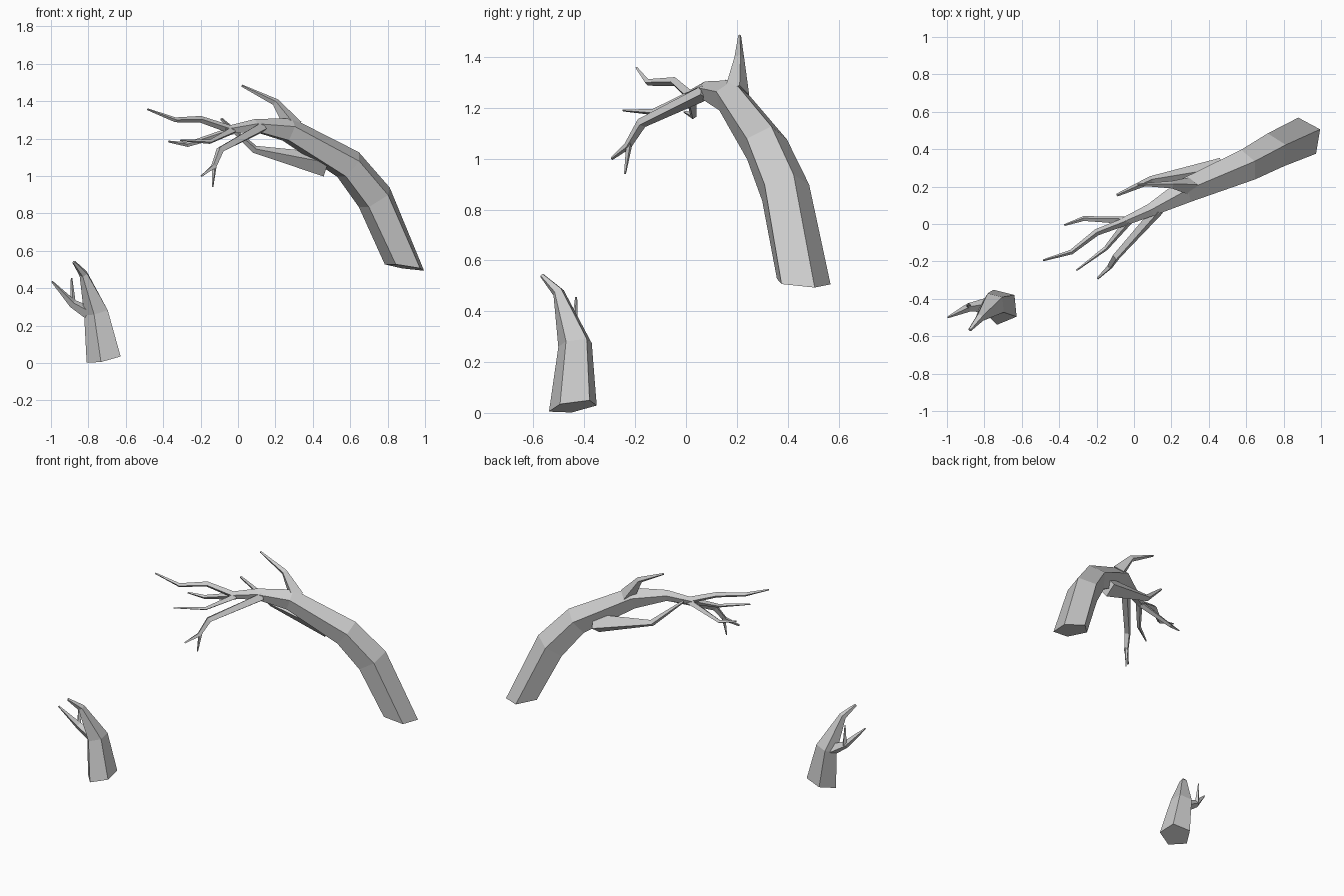
import bpy, bmesh
from math import cos, sin, tau
from mathutils import Vector


def limb(name, path, sides=4, ref=(0.35, 0.18, 0.7), start_normal=None):
    """Tapered faceted limb; path holds (x, y, z, radius), ref points at the ridge."""
    pts = [Vector(p[:3]) for p in path]
    dirs = [(b - a).normalized() for a, b in zip(pts, pts[1:])]
    bm = bmesh.new()
    rings = []
    for i, p in enumerate(path):
        t = (dirs[max(i - 1, 0)] + dirs[min(i, len(dirs) - 1)]).normalized()
        if i == 0 and start_normal:
            t = Vector(start_normal).normalized()
        v = Vector(ref)
        v = (v - t * v.dot(t)).normalized()
        u = t.cross(v)
        rings.append([bm.verts.new(pts[i] + p[3] * (v * cos(tau * k / sides) + u * sin(tau * k / sides)))
                      for k in range(sides)])
    for a, b in zip(rings, rings[1:]):
        for k in range(sides):
            n = (k + 1) % sides
            bm.faces.new((a[k], a[n], b[n], b[k]))
    bm.faces.new(rings[0][::-1])
    bm.faces.new(rings[-1])
    bmesh.ops.recalc_face_normals(bm, faces=bm.faces)
    mesh = bpy.data.meshes.new(name)
    bm.to_mesh(mesh)
    bm.free()
    ob = bpy.data.objects.new(name, mesh)
    bpy.context.collection.objects.link(ob)
    return ob


# Large arching bough, five-sided with a ridge along the top
limb("bough", [(0.895, 0.457, 0.512, 0.113), (0.735, 0.385, 0.88, 0.103),
               (0.595, 0.31, 1.055, 0.092), (0.27, 0.175, 1.243, 0.069),
               (0.09, 0.075, 1.268, 0.036), (-0.07, 0.005, 1.242, 0.022)],
     sides=5, ref=(0.6, 0.3, 0.7), start_normal=(0.15, 0.08, 1))

# Branches growing from the bough
limb("upper_spike", [(0.30, 0.2, 1.26, 0.05), (0.2, 0.21, 1.395, 0.02), (0.02, 0.211, 1.483, 0.006)])
limb("lower_branch", [(0.47, 0.29, 1.06, 0.065), (0.09, 0.235, 1.142, 0.021), (-0.09, 0.155, 1.305, 0.008)])
limb("front_branch", [(0.13, 0.075, 1.26, 0.03), (-0.095, -0.175, 1.14, 0.021),
                      (-0.13, -0.23, 1.05, 0.015), (-0.195, -0.292, 1.0, 0.006)])
limb("front_twig", [(-0.125, -0.222, 1.065, 0.013), (-0.136, -0.24, 0.94, 0.004)])

# Fan of twigs at the end of the bough
limb("long_twig", [(-0.03, 0.02, 1.245, 0.022), (-0.2, -0.045, 1.303, 0.018),
                   (-0.335, -0.15, 1.3, 0.013), (-0.485, -0.194, 1.357, 0.005)])
limb("back_twig", [(-0.03, 0.02, 1.243, 0.022), (-0.27, 0.029, 1.168, 0.013), (-0.372, -0.006, 1.184, 0.005)])
limb("middle_twig", [(-0.03, 0.015, 1.243, 0.022), (-0.15, -0.13, 1.183, 0.012), (-0.308, -0.248, 1.19, 0.004)])

# Small stump and its branch
limb("stump", [(-0.712, -0.443, 0.024, 0.1), (-0.755, -0.435, 0.272, 0.07),
               (-0.825, -0.502, 0.475, 0.024), (-0.878, -0.566, 0.54, 0.009)],
     sides=5, ref=(-1, -0.1, 0), start_normal=(-0.22, -0.15, 1))
limb("stump_branch", [(-0.765, -0.43, 0.25, 0.042), (-0.885, -0.447, 0.318, 0.023), (-0.995, -0.499, 0.436, 0.005)])
limb("stump_twig", [(-0.882, -0.44, 0.31, 0.016), (-0.89, -0.432, 0.455, 0.004)], ref=(1, 0, 0))
